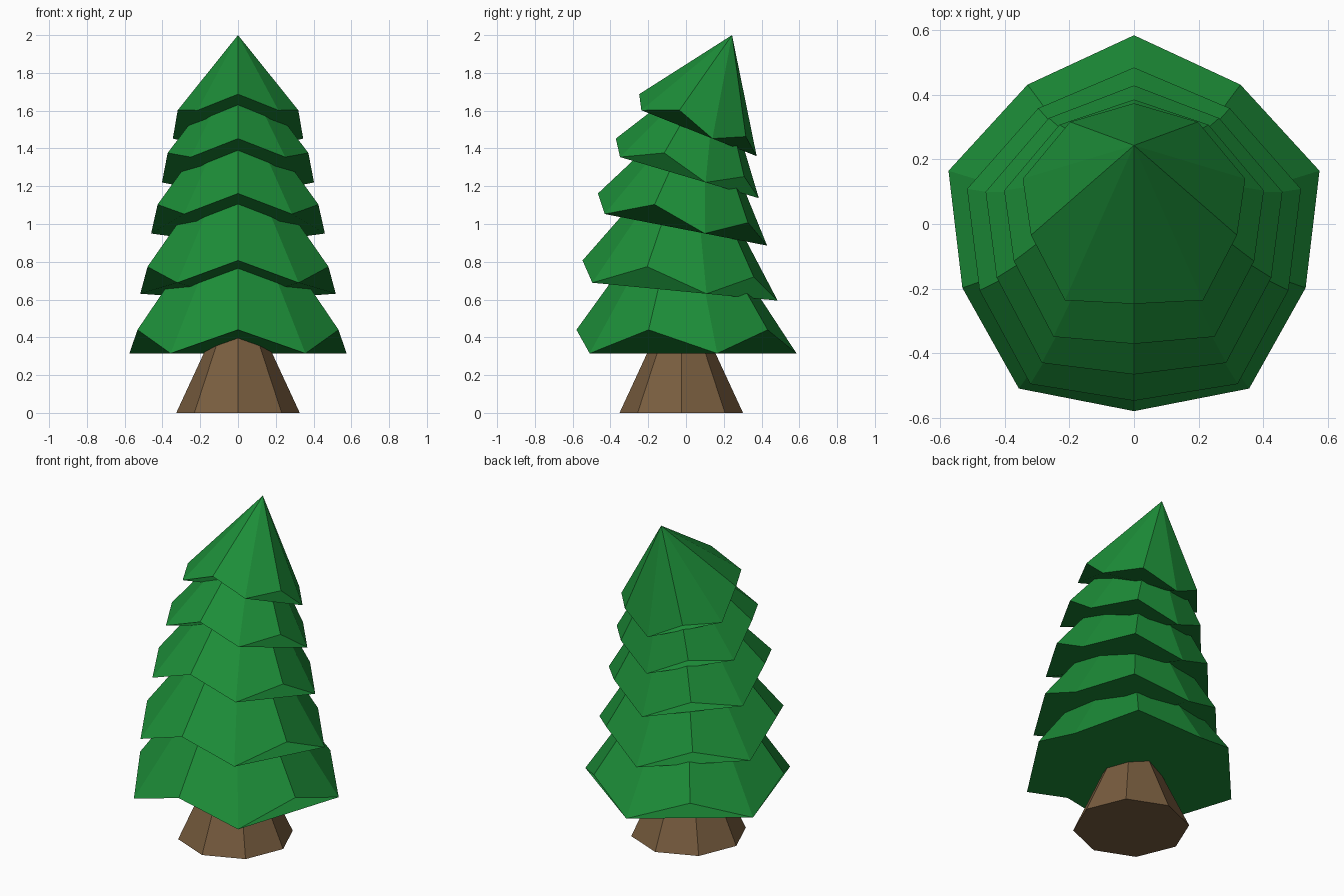
import bpy, bmesh, math
from mathutils import Matrix, Vector

if "Cube" in bpy.data.objects:
    bpy.data.objects.remove(bpy.data.objects["Cube"])


def material(name, color):
    m = bpy.data.materials.new(name)
    m.diffuse_color = (*color, 1)
    m.use_nodes = True
    m.node_tree.nodes["Principled BSDF"].inputs["Base Color"].default_value = m.diffuse_color
    return m


def add_object(name, bm, mat):
    bmesh.ops.recalc_face_normals(bm, faces=bm.faces)
    mesh = bpy.data.meshes.new(name)
    bm.to_mesh(mesh)
    bm.free()
    mesh.materials.append(mat)
    ob = bpy.data.objects.new(name, mesh)
    bpy.context.collection.objects.link(ob)
    return ob


green = material("needles", (0.012, 0.27, 0.04))
brown = material("bark", (0.19, 0.11, 0.05))

# Right half of the zigzag hem, front to back, alternating high and low
HEM = [(0, -0.58), (0.357, -0.51), (0.532, -0.198),
       (0.575, 0.165), (0.33, 0.432), (0, 0.585)]
HEM_RISE = 0.125
APEX = Vector((0, -0.012, 0.912))


def branch_tier(name, scale, tilt, y, z):
    bm = bmesh.new()
    right = [bm.verts.new((px, py, HEM_RISE * (i % 2 == 0)))
             for i, (px, py) in enumerate(HEM)]
    left = [right[0]] + [bm.verts.new((-v.co.x, v.co.y, v.co.z))
                         for v in right[1:-1]] + [right[-1]]
    tip = bm.verts.new(APEX)
    for side in (right, left):
        for a, b in zip(side, side[1:]):
            bm.faces.new((a, b, tip))
        bm.faces.new(side)
    bm.transform(Matrix.Translation((0, y, z))
                 @ Matrix.Rotation(math.radians(-tilt), 4, 'X')
                 @ Matrix.Scale(scale, 4))
    add_object(name, bm, green)


# Branch tiers, shrinking and leaning back towards the top
TIERS = [(1.0, 0, 0, 0.315), (0.9, 5.5, -0.039, 0.645), (0.8, 11, -0.03, 0.975),
         (0.7, 16.5, -0.007, 1.253), (0.6, 21.7, 0.048, 1.489)]
for i, t in enumerate(TIERS, 1):
    branch_tier(f"branch_tier_{i}", *t)

# Tapered eight-sided trunk
bm = bmesh.new()
bmesh.ops.create_cone(bm, cap_ends=True, segments=8, radius1=0.327,
                      radius2=0.105, depth=0.48,
                      matrix=Matrix.Translation((0, -0.025, 0.24)))
add_object("trunk", bm, brown)
